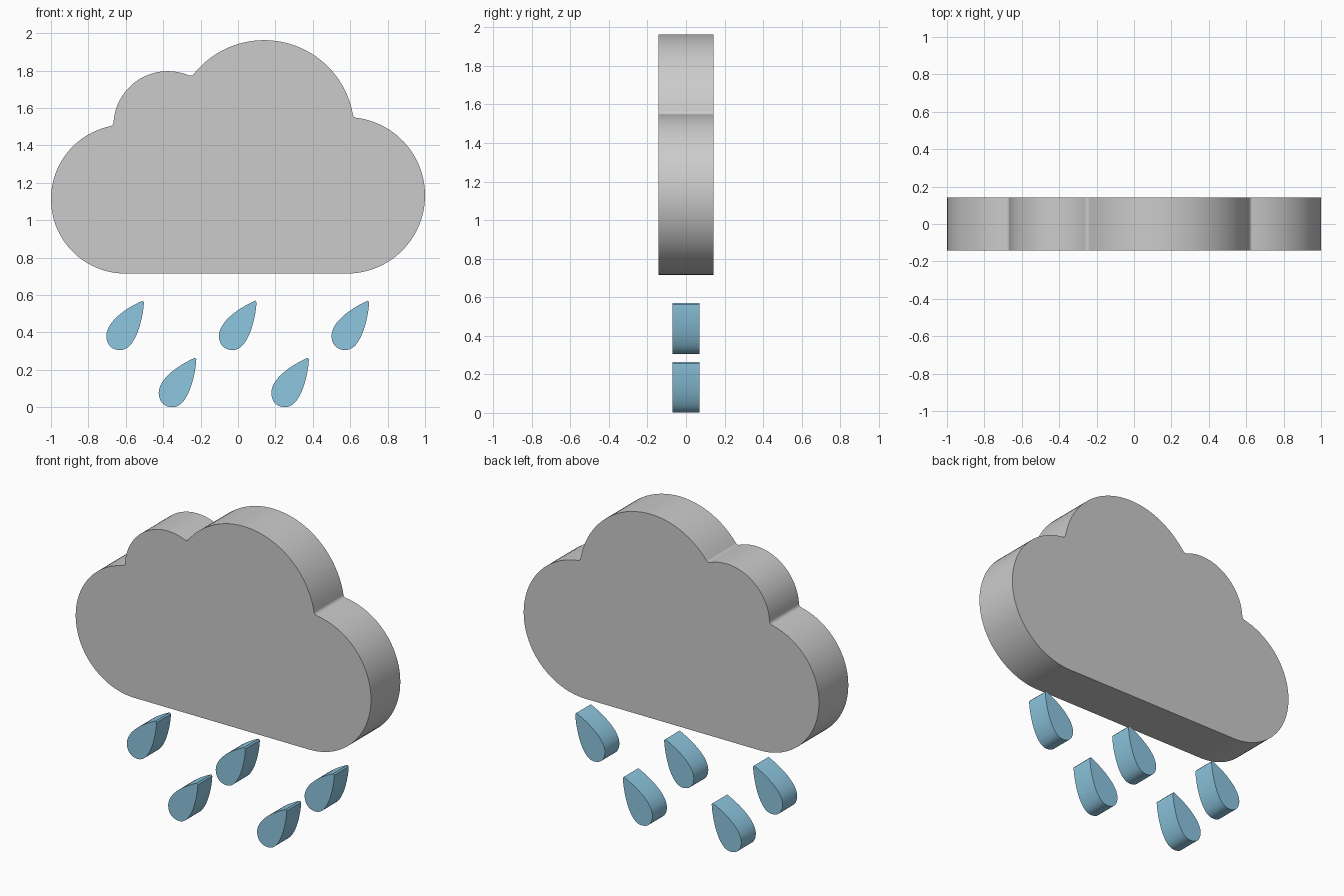
import bpy, bmesh
from math import atan2, cos, sin, pi, hypot, tau, ceil, acos, radians
from mathutils import Vector
from mathutils.geometry import interpolate_bezier

if "Cube" in bpy.data.objects:
    bpy.data.objects.remove(bpy.data.objects["Cube"])


def slab(name, pts, half, material=None):
    """Extrude a closed x-z outline symmetrically along y."""
    bm = bmesh.new()
    face = bm.faces.new([bm.verts.new((x, -half, z)) for x, z in pts])
    out = bmesh.ops.extrude_face_region(bm, geom=[face], use_keep_orig=True)
    verts = [g for g in out["geom"] if isinstance(g, bmesh.types.BMVert)]
    bmesh.ops.translate(bm, verts=verts, vec=(0, 2 * half, 0))
    bmesh.ops.recalc_face_normals(bm, faces=bm.faces)
    mesh = bpy.data.meshes.new(name)
    bm.to_mesh(mesh)
    bm.free()
    obj = bpy.data.objects.new(name, mesh)
    bpy.context.collection.objects.link(obj)
    if material:
        mesh.materials.append(material)
    bpy.ops.object.select_all(action='DESELECT')
    obj.select_set(True)
    bpy.context.view_layer.objects.active = obj
    bpy.ops.object.shade_smooth_by_angle(angle=radians(30))
    return obj


def arc(c, r, a0, a1):
    n = max(4, ceil(abs(a1 - a0) / radians(4)))
    return [(c[0] + r * cos(a0 + (a1 - a0) * i / n),
             c[1] + r * sin(a0 + (a1 - a0) * i / n)) for i in range(n + 1)]


def angle(a, b):
    return atan2(b[1] - a[1], b[0] - a[0])


def fillet_centre(a, ra, b, rb, f):
    """Centre of a small circle resting in the crease above two lobes."""
    d = hypot(b[0] - a[0], b[1] - a[1])
    t = angle(a, b) + acos(((ra + f)**2 + d * d - (rb + f)**2) / (2 * d * (ra + f)))
    return a[0] + (ra + f) * cos(t), a[1] + (ra + f) * sin(t)


# Cloud: four round lobes, right to left, with filleted creases
F = 0.022
lobes = [((0.582, 1.133), 0.418), ((0.14, 1.481), 0.482),
         ((-0.375, 1.506), 0.291), ((-0.602, 1.113), 0.398)]
outline, start = [], -pi / 2
for i, (c, r) in enumerate(lobes):
    if i == len(lobes) - 1:
        outline += arc(c, r, start % tau, 1.5 * pi)
        break
    nc, nr = lobes[i + 1]
    # lobes run right to left, so the crease lies on the clockwise side
    f = fillet_centre(nc, nr, c, r, F)
    g = fillet_centre(c, r, nc, nr, F)
    f = max(f, g, key=lambda p: p[1])
    if i == 0:
        f = max(fillet_centre(nc, nr, c, r, F), g, key=lambda p: p[0])
    if i == 2:
        f = min(fillet_centre(nc, nr, c, r, F), g, key=lambda p: p[0])
    outline += arc(c, r, start, angle(c, f))
    a0, a1 = angle(f, c), angle(f, nc)
    sweep = (a1 - a0 + pi) % tau - pi
    outline += arc(f, F, a0, a0 + sweep)[1:-1]
    start = angle(nc, f)
slab("cloud", outline, 0.142)

# Raindrops: one teardrop outline from curve segments, repeated
blue = bpy.data.materials.new("rain_blue")
blue.diffuse_color = (0.27, 0.57, 0.75, 1)
blue.use_nodes = True
blue.node_tree.nodes["Principled BSDF"].inputs["Base Color"].default_value = blue.diffuse_color
segments = [
    ((-.510, .570), (-.60, .530), (-.700, .460), (-.704, .385)),
    ((-.704, .385), (-.704, .340), (-.680, .306), (-.630, .306)),
    ((-.630, .306), (-.590, .306), (-.565, .340), (-.545, .382)),
    ((-.545, .382), (-.522, .430), (-.505, .510), (-.503, .562)),
]
drop = []
for s in segments:
    drop += [(p.x, p.y) for p in interpolate_bezier(*[Vector(q) for q in s], 14)[:-1]]
drop.append((-.503, .562))
for k, (dx, dz) in enumerate([(0, 0), (0.602, 0), (1.204, 0), (0.28, -0.305), (0.882, -0.305)]):
    slab(f"raindrop_{k + 1}", [(x + dx, z + dz) for x, z in drop], 0.07, blue)
